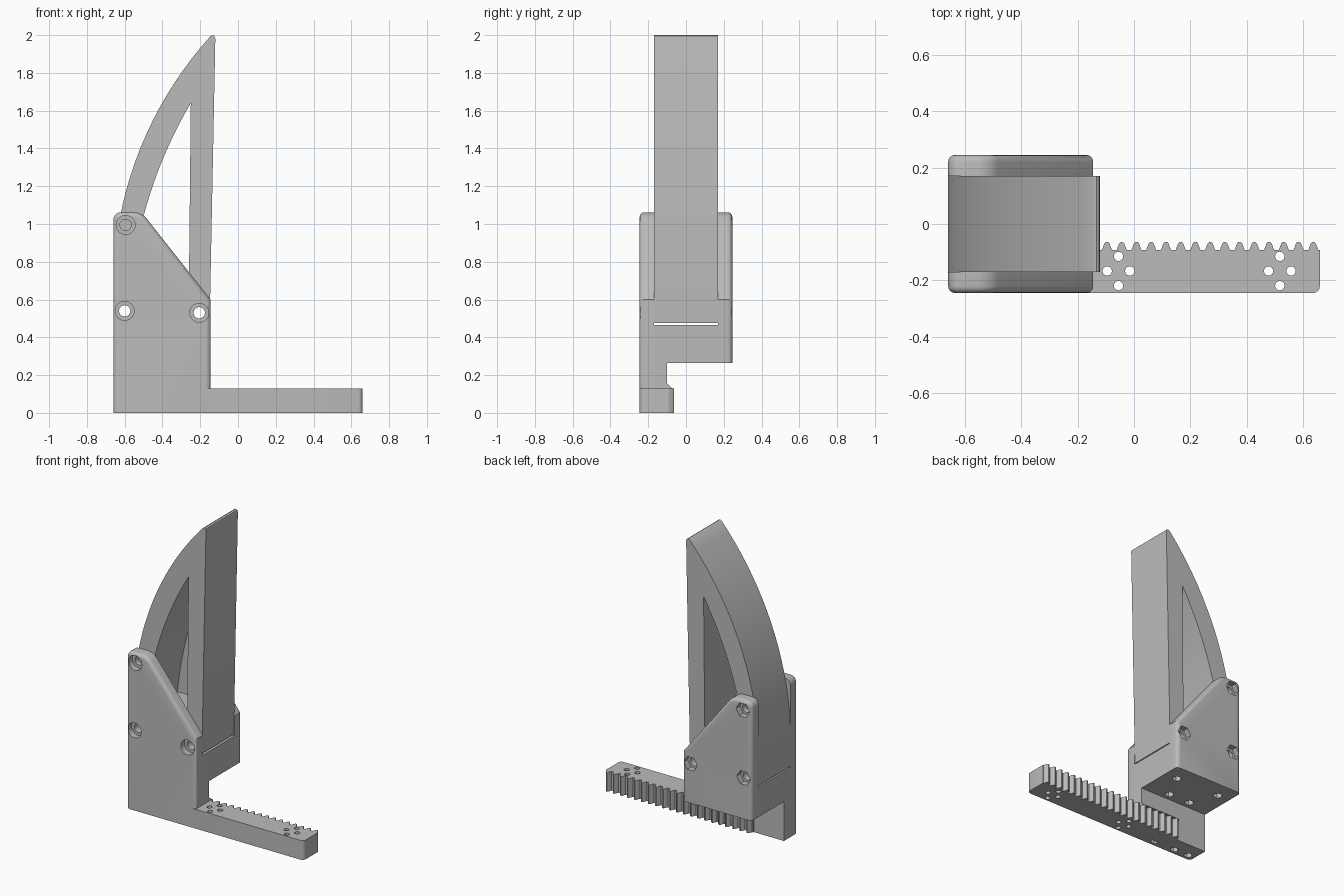
import bpy, bmesh, math
from mathutils import Vector

cube = bpy.data.objects.get("Cube")
if cube:
    bpy.data.objects.remove(cube, do_unlink=True)

grey = bpy.data.materials.new("plain grey")
grey.use_nodes = True
GREY = (0.5, 0.5, 0.5, 1)
grey.diffuse_color = GREY
grey.node_tree.nodes["Principled BSDF"].inputs["Base Color"].default_value = GREY

PLACE = {"x": lambda a, b, t: (t, a, b),
         "y": lambda a, b, t: (a, t, b),
         "z": lambda a, b, t: (a, b, t)}


def add_prism(bm, pts, axis, lo, hi):
    """Extrude a closed profile along an axis."""
    put = PLACE[axis]
    ends = [[bm.verts.new(put(a, b, t)) for a, b in pts] for t in (lo, hi)]
    n = len(pts)
    bm.faces.new(ends[0])
    bm.faces.new(ends[1][::-1])
    for i in range(n):
        j = (i + 1) % n
        bm.faces.new((ends[0][j], ends[0][i], ends[1][i], ends[1][j]))


def finish(bm, name):
    bmesh.ops.recalc_face_normals(bm, faces=bm.faces[:])
    mesh = bpy.data.meshes.new(name)
    bm.to_mesh(mesh)
    bm.free()
    mesh.materials.append(grey)
    obj = bpy.data.objects.new(name, mesh)
    bpy.context.collection.objects.link(obj)
    return obj


def round_edges(bm, rule, radius, segments=4):
    edges = [e for e in bm.edges if rule(e.verts[0].co, e.verts[1].co)]
    bmesh.ops.bevel(bm, geom=edges, offset=radius, segments=segments,
                    profile=0.5, affect="EDGES", clamp_overlap=True)


def part(name, pts, axis, lo, hi, rounds=()):
    bm = bmesh.new()
    add_prism(bm, pts, axis, lo, hi)
    bmesh.ops.recalc_face_normals(bm, faces=bm.faces[:])
    for rule, radius in rounds:
        round_edges(bm, rule, radius)
    return finish(bm, name)


def circle(a, b, r, n=24):
    return [(a + r * math.cos(math.tau * i / n), b + r * math.sin(math.tau * i / n))
            for i in range(n)]


def box(a0, a1, b0, b1):
    return [(a0, b0), (a1, b0), (a1, b1), (a0, b1)]


def arc(p, q, r, n=18):
    """Points on the circle through p, q and r, from p to r."""
    p, q, r = Vector(p), Vector(q), Vector(r)
    u, v = q - p, r - p
    d = 2 * (u.x * v.y - u.y * v.x)
    c = p + Vector((v.y * u.dot(u) - u.y * v.dot(v), u.x * v.dot(v) - v.x * u.dot(u))) / d
    a0, a1 = (math.atan2(*(w - c).yx) % math.tau for w in (p, r))
    rad = (p - c).length
    return [(c.x + rad * math.cos(a0 + (a1 - a0) * i / n),
             c.y + rad * math.sin(a0 + (a1 - a0) * i / n)) for i in range(n + 1)]


def cut(obj, prisms):
    """Subtract a list of (profile, axis, low, high) prisms."""
    bm = bmesh.new()
    for p in prisms:
        add_prism(bm, *p)
    cutter = finish(bm, "cutter")
    cutter.hide_render = True
    mod = obj.modifiers.new("cut", "BOOLEAN")
    mod.object = cutter
    mod.solver = "EXACT"
    mod.use_self = True
    bpy.context.view_layer.objects.active = obj
    bpy.ops.object.modifier_apply(modifier=mod.name)
    bpy.data.objects.remove(cutter, do_unlink=True)


L, R = -0.66, -0.145          # housing ends in x
W, S = 0.245, 0.17            # outer and slot half widths in y
FLOOR, STEP, BAR = 0.465, 0.265, 0.13
BOLTS = [(-0.595, 0.995), (-0.6, 0.54), (-0.205, 0.53)]


# Two cheek plates with rounded outer rims
def cheek(name, side, bottom):
    outline = [(L, bottom), (R, bottom), (R, 0.6), (-0.51, 1.062), (L, 1.062)]
    outer = lambda a, b: (min(a.y * side, b.y * side) > W - 0.001
                          and max(a.z, b.z) > bottom + 0.01)
    corner = lambda a, b: abs(a.y - b.y) > 0.01 and a.z > 0.9 and b.z > 0.9
    obj = part(name, outline, "y", side * S, side * W, [(corner, 0.04), (outer, 0.024)])
    for x, z in BOLTS:
        cut(obj, [(circle(x, z, 0.03), "y", -0.3, 0.3)])
        # round counterbores in front, hexagonal nut pockets behind
        shape = circle(x, z, 0.05, 24 if side < 0 else 6)
        cut(obj, [(shape, "y", *sorted((side * 0.205, side * 0.3)))])
    return obj


front_cheek = cheek("front_cheek", -1, 0)
back_cheek = cheek("back_cheek", 1, STEP)

# Block between the cheeks, and the foot carrying the rack
core = part("core_block", box(L, R, -S, S), "z", STEP, FLOOR)
foot = part("foot", box(L, R, -S, -0.1), "z", 0, STEP)
fillet = part("rack_fillet", [(-0.1, 0.155), (-0.1, BAR), (-0.072, BAR)], "x", -0.43, R)

# Screw holes underneath
cut(core, [(circle(x, y, 0.03, 6), "z", 0.2, 0.36)
           for x, y in ((-0.24, 0.13), (-0.57, 0.13), (-0.33, -0.05), (-0.49, -0.05))])
cut(front_cheek, [(circle(x, -0.205, 0.027, 6), "z", -0.1, 0.08) for x in (-0.61, -0.5, -0.34)])

# Toothed bar
ROOT, TIP, PITCH = -0.093, -0.064, math.pi / 60
rack = [(-0.435, -0.2), (R - 0.02, -0.2), (R - 0.02, -W), (0.66, -W), (0.66, ROOT)]
for k in range(21):
    x = 0.637 - k * PITCH
    rack += [(x + 0.018, ROOT), (x + 0.009, TIP - 0.005), (x + 0.004, TIP),
             (x - 0.004, TIP), (x - 0.009, TIP - 0.005), (x - 0.018, ROOT)]
rack.append((-0.435, ROOT))
bar_end = lambda a, b: (abs(a.z - b.z) > 0.01 and a.x > 0.655 and a.y < -0.24)
bar = part("rack_bar", rack, "z", 0, BAR, [(bar_end, 0.024)])
cut(bar, [(circle(cx + dx, -0.167 + dy, 0.0165), "z", -0.1, 0.3)
          for cx in (-0.055, 0.518)
          for dx, dy in ((0.04, 0), (-0.04, 0), (0, 0.052), (0, -0.052))])

# Curved finger with a tall opening
outer_arc = arc((L, 0.72), (-0.45, 1.55), (-0.145, 1.995))
profile = [(L, 0.475), (-0.15, 0.475), (-0.12, 1.98), (-0.124, 1.994),
           (-0.134, 2.0)] + outer_arc[::-1]
finger = part("finger", profile, "y", -S, S)
opening = arc((-0.57, 0.65), (-0.425, 1.275), (-0.25, 1.64)) + [(-0.26, 0.65)]
cut(finger, [(opening, "y", -0.3, 0.3)])
cut(finger, [(circle(x, z, 0.03), "y", -0.3, 0.3) for x, z in BOLTS[1:]])

# Smooth rounded surfaces, keep hard edges
for obj in bpy.context.view_layer.objects:
    obj.select_set(obj.type == "MESH")
bpy.context.view_layer.objects.active = finger
bpy.ops.object.shade_smooth_by_angle(angle=math.radians(30))
